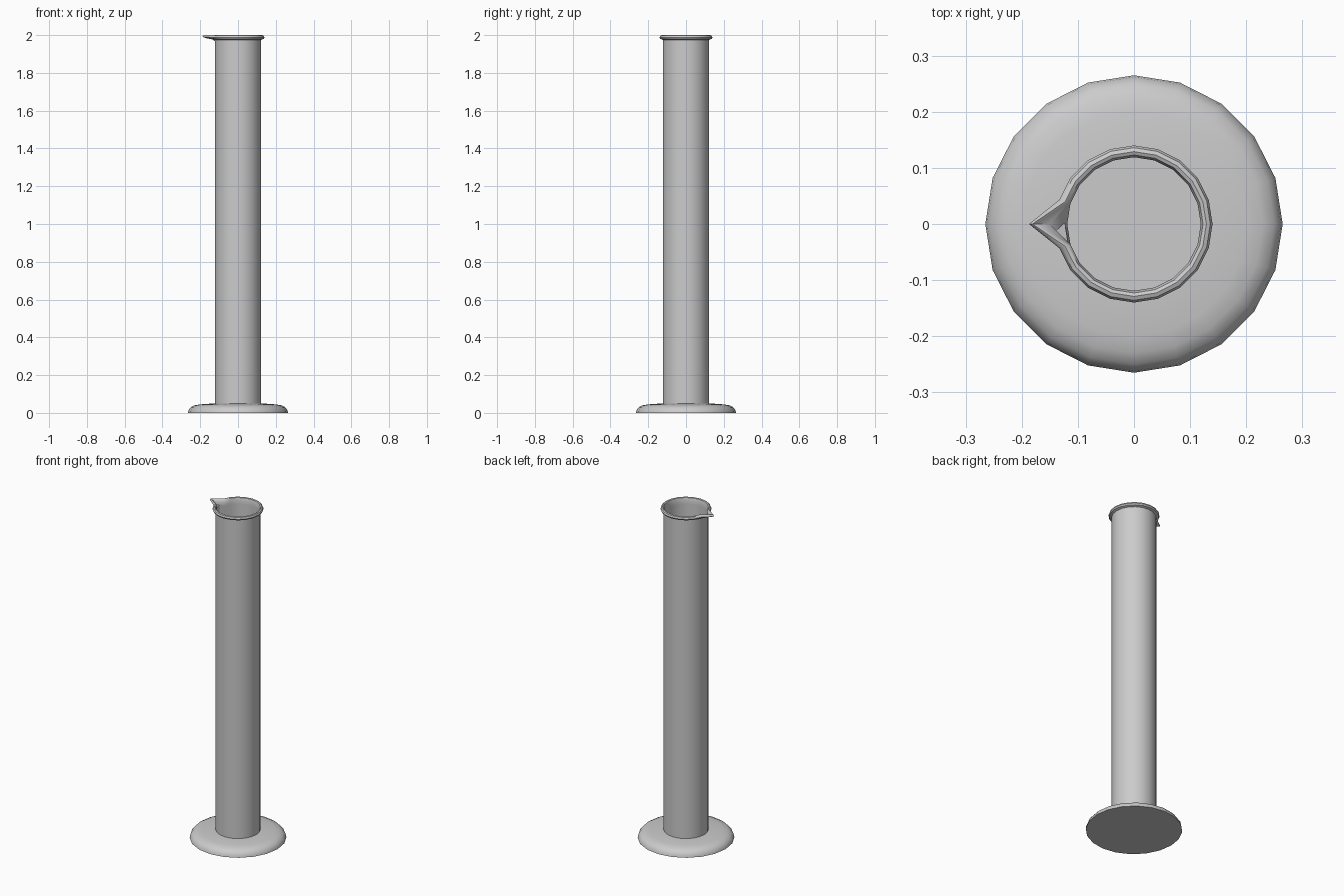
import bpy, bmesh, math

if "Cube" in bpy.data.objects:
    bpy.data.objects.remove(bpy.data.objects["Cube"], do_unlink=True)

SIDES = 20

grey = bpy.data.materials.new("grey")
grey.use_nodes = True
grey.diffuse_color = (0.6, 0.6, 0.6, 1)
grey.node_tree.nodes["Principled BSDF"].inputs["Base Color"].default_value = (0.6, 0.6, 0.6, 1)


def lathe(name, profile, spout=None):
    """Spin (radius, z) points about z, cap both ends when not joined.
    spout maps a profile index to the (radius, z) of its pulled-out vertex."""
    spout = spout or {}
    bm = bmesh.new()
    rings = []
    for i, point in enumerate(profile):
        ring = []
        for k in range(SIDES):
            r, z = spout.get(i, point) if k == SIDES // 2 else point
            a = math.tau * k / SIDES
            ring.append(bm.verts.new((r * math.cos(a), r * math.sin(a), z)))
        rings.append(ring)
    for low, high in zip(rings, rings[1:]):
        for k in range(SIDES):
            n = (k + 1) % SIDES
            bm.faces.new((low[k], low[n], high[n], high[k]))
    bm.faces.new(rings[0][::-1])
    bm.faces.new(rings[-1])
    bmesh.ops.recalc_face_normals(bm, faces=bm.faces)
    mesh = bpy.data.meshes.new(name)
    bm.to_mesh(mesh)
    bm.free()
    mesh.materials.append(grey)
    obj = bpy.data.objects.new(name, mesh)
    bpy.context.collection.objects.link(obj)
    bpy.ops.object.select_all(action="DESELECT")
    obj.select_set(True)
    bpy.context.view_layer.objects.active = obj
    bpy.ops.object.shade_smooth_by_angle(angle=math.radians(40))
    return obj


# Round domed foot
lathe("foot", [(0.265, 0), (0.262, 0.015), (0.25, 0.03), (0.23, 0.04),
               (0.2, 0.045), (0.13, 0.05)])

# Hollow tube with a rolled rim, pulled into a pouring spout on the -x side
lathe("tube",
      [(0.123, 0.045), (0.123, 1.975), (0.136, 1.98), (0.14, 1.988),
       (0.136, 1.997), (0.129, 2.0), (0.123, 1.997), (0.119, 1.985),
       (0.119, 1.96), (0.119, 0.052)],
      spout={2: (0.165, 1.983), 3: (0.187, 1.99), 4: (0.185, 1.997),
             5: (0.181, 2.0), 6: (0.175, 1.997), 7: (0.15, 1.988),
             8: (0.119, 1.972)})
